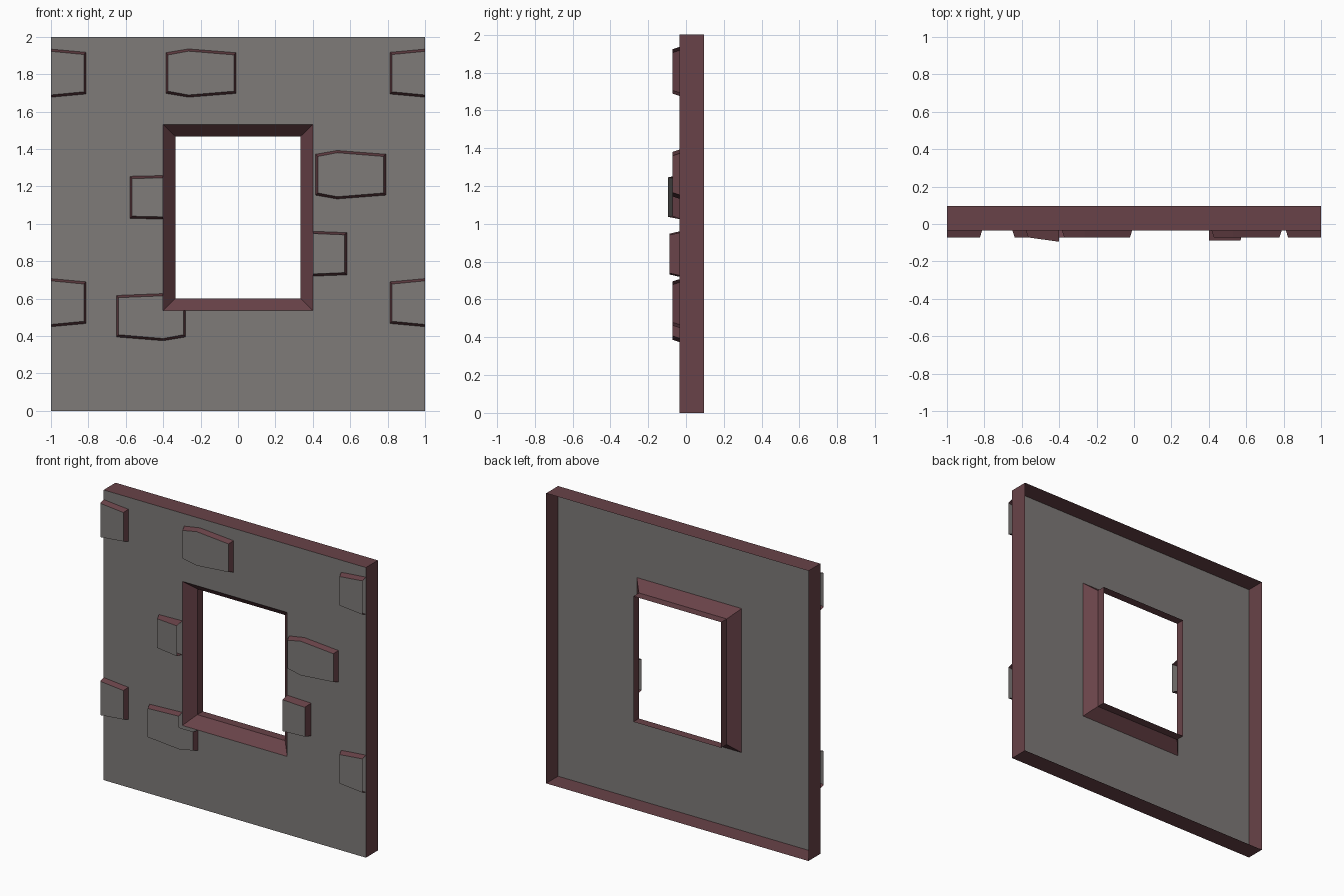
import bpy

cube = bpy.data.objects.get("Cube")
if cube:
    bpy.data.objects.remove(cube, do_unlink=True)


def make_material(name, rgb):
    mat = bpy.data.materials.new(name)
    mat.use_nodes = True
    mat.diffuse_color = (*rgb, 1)
    mat.node_tree.nodes["Principled BSDF"].inputs["Base Color"].default_value = (*rgb, 1)
    return mat


GREY = make_material("grey plaster", (0.21, 0.197, 0.19))
RED = make_material("dull red trim", (0.14, 0.055, 0.065))
FRONT, BACK = -0.035, 0.095


def make_object(name, verts, faces, colours):
    mesh = bpy.data.meshes.new(name)
    mesh.from_pydata(verts, [], faces)
    mesh.materials.append(GREY)
    mesh.materials.append(RED)
    for poly, colour in zip(mesh.polygons, colours):
        poly.material_index = colour
    obj = bpy.data.objects.new(name, mesh)
    bpy.context.collection.objects.link(obj)
    return obj


def rect(half, low, high, y):
    return [(-half, y, low), (half, y, low), (half, y, high), (-half, y, high)]


def loft(name, loops, colours):
    """Join successive four-sided loops with bands, one colour per band."""
    faces, tints = [], []
    for band, colour in enumerate(colours):
        a = band * 4
        for i in range(4):
            j = (i + 1) % 4
            faces.append((a + i, a + j, a + 4 + j, a + 4 + i))
            tints.append(colour)
    make_object(name, [p for loop in loops for p in loop], faces, tints)


# Open-backed wall: outer rim, front sheet, bevelled window opening and reveal
loft("wall_panel", [
    rect(1, 0, 2, BACK),
    rect(1, 0, 2, FRONT),
    rect(0.4, 0.537, 1.53, FRONT),
    rect(0.335, 0.602, 1.468, 0.035),
    rect(0.335, 0.602, 1.468, BACK),
], [1, 0, 1, 1])


def stone(name, outline, centre, depth, slant=0.0, inset=0.012):
    """Raised stone with tapered sides, left open along cuts through its centre."""
    cx, cz = centre

    def shrink(value, middle):
        if abs(value - middle) < 1e-5:
            return value
        return value - inset if value > middle else value + inset

    n = len(outline)
    verts = [(x, FRONT, z) for x, z in outline]
    for x, z in outline:
        px = shrink(x, cx)
        verts.append((px, FRONT - depth + slant * abs(px - cx), shrink(z, cz)))
    faces, colours = [tuple(range(n, 2 * n))], [0]
    for i in range(n):
        j = (i + 1) % n
        (ax, az), (bx, bz) = outline[i], outline[j]
        if ax == bx == cx or az == bz == cz:
            continue
        faces.append((i, j, n + j, n + i))
        colours.append(1)
    make_object(name, verts, faces, colours)


# Whole stones, peaked off-centre at top and bottom
def whole_stone(name, left, peak, right, low, high):
    step = 0.02
    stone(name, [(left, low + step), (peak, low), (right, low + step),
                 (right, high - step), (peak, high), (left, high - step)],
          (peak, (low + high) / 2), 0.037)


whole_stone("upper_stone", -0.385, -0.265, -0.01, 1.677, 1.935)
whole_stone("right_stone", 0.415, 0.53, 0.79, 1.133, 1.392)


# Stones cut by an edge of the wall or window
def cut_stone(name, cut, end, low, high, drop, depth, slant=0.0):
    outline = [(cut, low), (end, low + drop), (end, high - drop), (cut, high)]
    if end < cut:
        outline.reverse()
    stone(name, outline, (cut, (low + high) / 2), depth, slant)


for side, label in ((-1, "right"), (1, "left")):
    for low, level in ((0.45, "lower"), (1.677, "upper")):
        cut_stone(f"{level}_{label}_edge_stone", side, side * 0.812,
                  low, low + 0.257, 0.017, 0.037)

cut_stone("window_right_stone", -0.4, -0.578, 1.025, 1.258, 0.004, 0.06, 0.14)
cut_stone("window_left_stone", 0.4, 0.582, 0.72, 0.96, 0.007, 0.052)

# Stone notched by the window corner
stone("window_corner_stone", [
    (-0.65, 0.395), (-0.4, 0.375), (-0.28, 0.395), (-0.28, 0.537),
    (-0.4, 0.537), (-0.4, 0.627), (-0.65, 0.617),
], (-0.4, 0.537), 0.037)
